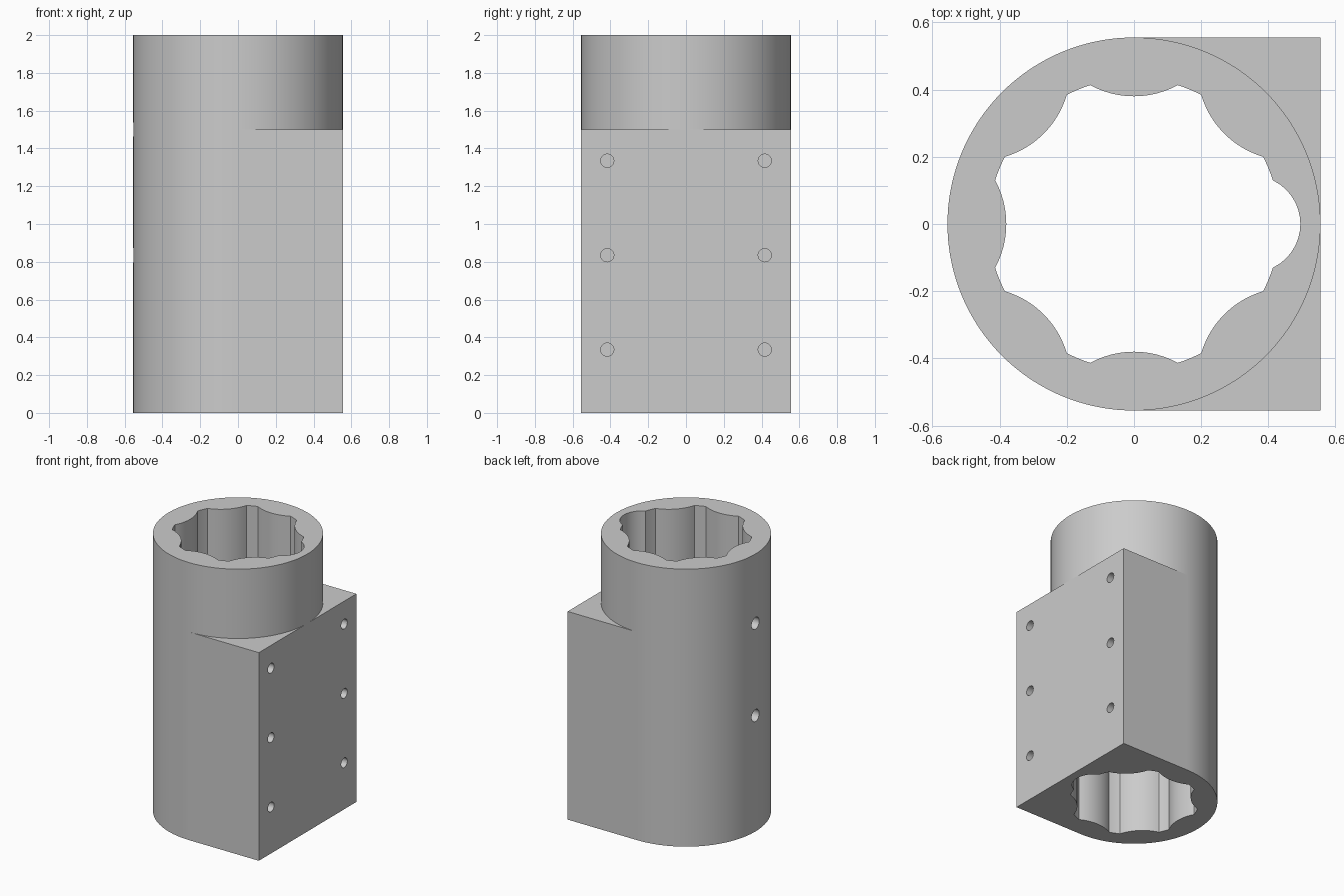
import bpy, bmesh
from math import radians, sin, cos, sqrt, pi
from mathutils import Matrix, Vector

HEIGHT, LEDGE = 2.0, 1.5      # total height, top of the square block
OUTER, BORE = 0.555, 0.433    # outer radius, plain bore radius
HALF = radians(17.5)          # half angle of each flute
STEPS = 144

cube = bpy.data.objects.get("Cube")
if cube:
    bpy.data.objects.remove(cube, do_unlink=True)

grey = bpy.data.materials.new("plain grey")
grey.use_nodes = True
grey.diffuse_color = (0.6, 0.6, 0.6, 1)
grey.node_tree.nodes["Principled BSDF"].inputs["Base Color"].default_value = (0.6, 0.6, 0.6, 1)


def round_radius(a):
    return OUTER


def block_radius(a):
    # Half circle on one side, half square on the other
    if cos(a) <= 1e-6:
        return OUTER
    return OUTER / max(abs(cos(a)), abs(sin(a)))


def bore_radius(a):
    # Eight flutes: seven bulge inward, the one facing +x is a groove
    index = round(a / (pi / 4)) % 8
    phi = a - round(a / (pi / 4)) * pi / 4
    if abs(phi) >= HALF - 1e-6:
        return BORE
    tip = 0.495 if index == 0 else 0.38
    centre = (BORE**2 - tip**2) / (2 * (BORE * cos(HALF) - tip))
    root = sqrt((centre - tip)**2 - (centre * sin(phi))**2)
    return centre * cos(phi) + (root if index == 0 else -root)


def ring(bm, radius, z):
    angles = [2 * pi * i / STEPS for i in range(STEPS)]
    return [bm.verts.new((radius(a) * cos(a), radius(a) * sin(a), z)) for a in angles]


# Body: closed loop of rings, up the outside and down the bore
bm = bmesh.new()
rings = [ring(bm, f, z) for f, z in (
    (block_radius, 0), (block_radius, LEDGE), (round_radius, LEDGE),
    (round_radius, HEIGHT), (bore_radius, HEIGHT), (bore_radius, 0))]
for k, low in enumerate(rings):
    high = rings[(k + 1) % len(rings)]
    for i in range(STEPS):
        j = (i + 1) % STEPS
        bm.faces.new((low[i], low[j], high[j], high[i]))
bmesh.ops.remove_doubles(bm, verts=bm.verts, dist=1e-5)
bmesh.ops.recalc_face_normals(bm, faces=bm.faces)
mesh = bpy.data.meshes.new("socket_body")
bm.to_mesh(mesh)
bm.free()
mesh.materials.append(grey)
body = bpy.data.objects.new("socket_body", mesh)
bpy.context.collection.objects.link(body)

# Hole cutters: blind screw holes in the flat face, two holes through the round wall
bm = bmesh.new()


def drill(x, y, z, radius, length):
    place = Matrix.Translation(Vector((x, y, z))) @ Matrix.Rotation(pi / 2, 4, 'Y')
    bmesh.ops.create_cone(bm, cap_ends=True, segments=32, radius1=radius,
                          radius2=radius, depth=length, matrix=place)


for y in (-0.417, 0.417):
    for z in (0.335, 0.835, 1.335):
        drill(OUTER, y, z, 0.035, 0.5)
for z in (0.835, 1.5):
    drill(-0.5, 0, z, 0.043, 0.4)
cut_mesh = bpy.data.meshes.new("hole_cutter")
bm.to_mesh(cut_mesh)
bm.free()
cut_mesh.materials.append(grey)
cutter = bpy.data.objects.new("hole_cutter", cut_mesh)
cutter.hide_render = True
bpy.context.collection.objects.link(cutter)

cut = body.modifiers.new("holes", 'BOOLEAN')
cut.operation = 'DIFFERENCE'
cut.solver = 'EXACT'
cut.object = cutter

# Apply the cut, drop the cutter, then shade with sharp edges kept
bpy.ops.object.select_all(action='DESELECT')
body.select_set(True)
bpy.context.view_layer.objects.active = body
bpy.ops.object.modifier_apply(modifier=cut.name)
bpy.data.objects.remove(cutter, do_unlink=True)
bpy.ops.object.shade_smooth_by_angle(angle=radians(25))
